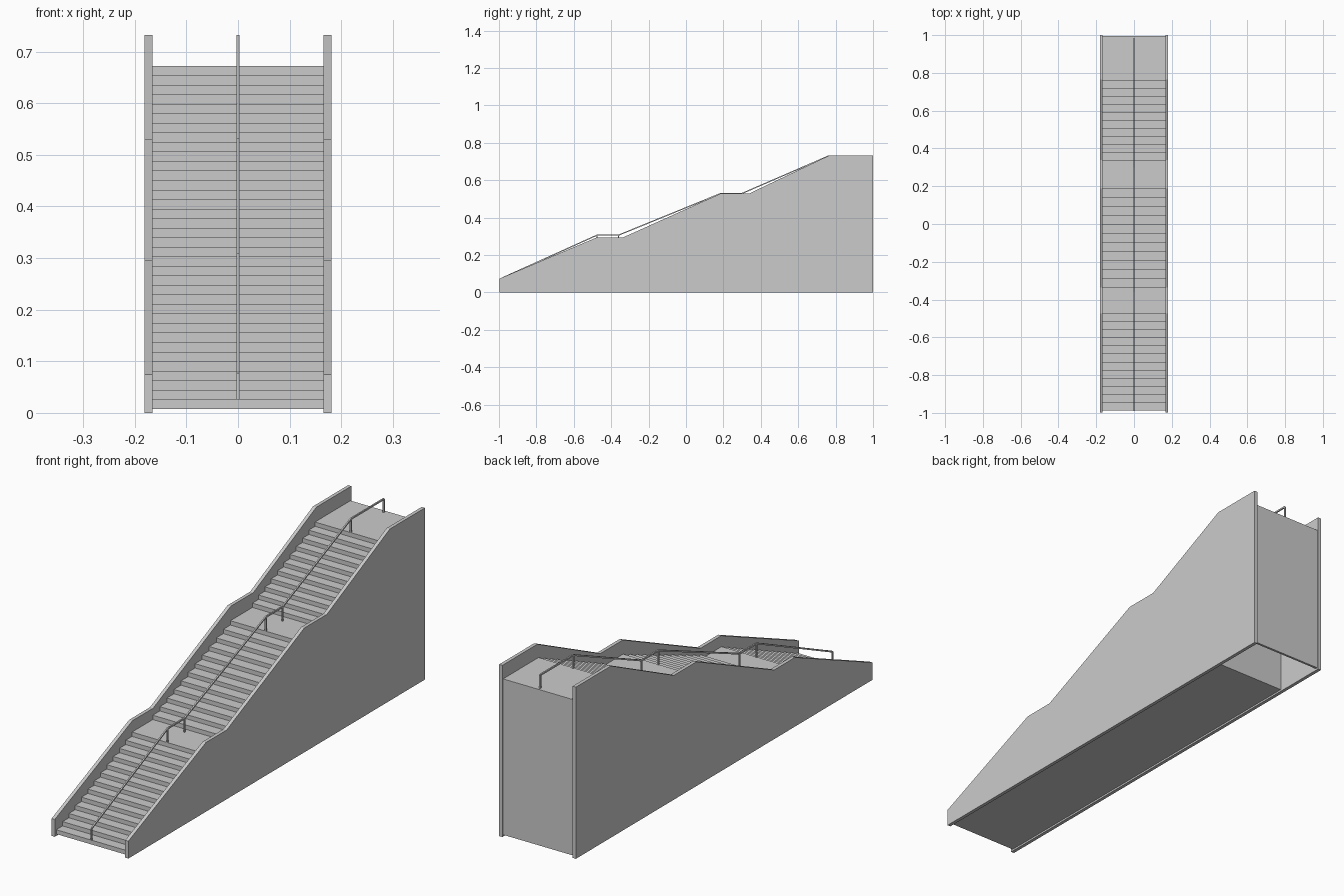
import bpy, bmesh
from mathutils import Vector

if "Cube" in bpy.data.objects:
    bpy.data.objects.remove(bpy.data.objects["Cube"])

RISE, BASE = 0.01846, 0.0077
INNER, OUTER = 0.166, 0.181


def prism(name, profile, x0, x1):
    """Extrude a (y, z) profile along x."""
    bm = bmesh.new()
    face = bm.faces.new([bm.verts.new((x0, y, z)) for y, z in profile])
    ext = bmesh.ops.extrude_face_region(bm, geom=[face])
    verts = [g for g in ext["geom"] if isinstance(g, bmesh.types.BMVert)]
    bmesh.ops.translate(bm, verts=verts, vec=(x1 - x0, 0, 0))
    bmesh.ops.recalc_face_normals(bm, faces=bm.faces)
    mesh = bpy.data.meshes.new(name)
    bm.to_mesh(mesh)
    bm.free()
    obj = bpy.data.objects.new(name, mesh)
    bpy.context.collection.objects.link(obj)
    return obj


def box(name, x0, x1, y0, y1, z0, z1):
    return prism(name, [(y0, z0), (y1, z0), (y1, z1), (y0, z1)], x0, x1)


# Side walls, following the flights and landings
wall = [(-0.997, 0), (1, 0), (1, 0.732), (0.764, 0.732), (0.34, 0.53),
        (0.188, 0.53), (-0.335, 0.295), (-0.475, 0.295), (-0.997, 0.074)]
prism("right_wall", wall, INNER, OUTER)
prism("left_wall", wall, -OUTER, -INNER)

# Three flights of stacked step slabs: (first riser y, last riser y, count)
flights = [(-0.987, -0.477, 13), (-0.337, 0.186, 12), (0.334, 0.756, 11)]
z = BASE
for f, (y0, y1, n) in enumerate(flights):
    for i in range(n):
        y = y0 + (y1 - y0) * i / (n - 1)
        top_step = f == 2 and i == n - 1
        back = 0.99 if top_step else 0.757
        box("top_landing" if top_step else "step", -INNER, INNER, y, back, z, z + RISE)
        z += RISE

# Back panel closing the hollow under the top landing
box("back_panel", -INNER, INNER, 0.985, 0.995, BASE, z)

# Centre handrail: (y, rail top z, floor z) at every post
R = 0.003
l1, l2 = BASE + 13 * RISE, BASE + 25 * RISE
posts = [(-0.987, 0.079, BASE + RISE), (-0.475, 0.31, l1), (-0.36, 0.31, l1),
         (0.187, 0.533, l2), (0.3, 0.533, l2), (0.76, 0.732, z), (0.982, 0.732, z)]
top = [(y, t) for y, t, _ in posts]
under = [(y, t - 2.2 * R) for y, t, _ in posts]
prism("handrail", top + under[::-1], -R, R)
for y, t, floor in posts:
    box("handrail_post", -R, R, y - R, y + R, floor, t - R)
